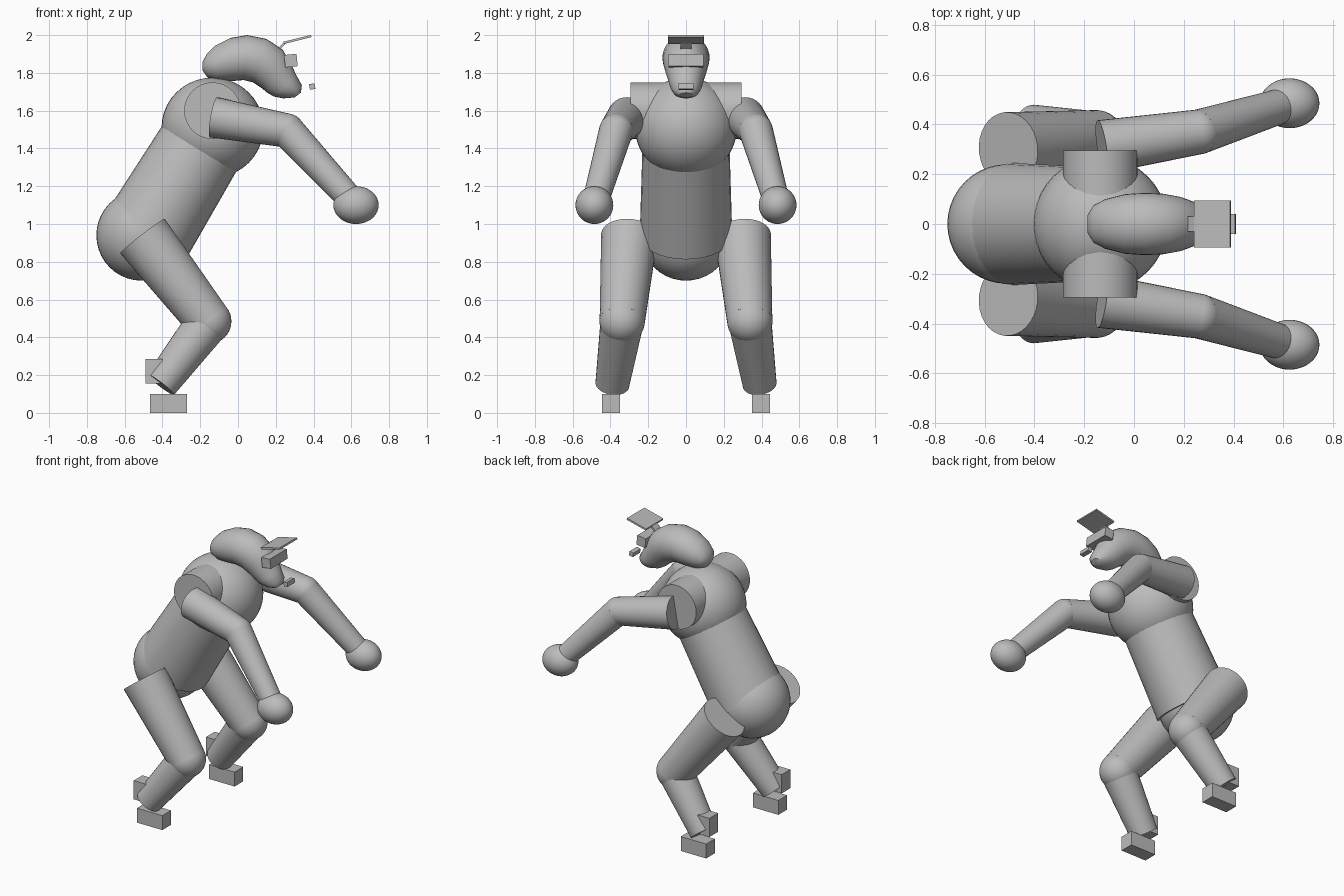
import bpy
import bmesh
import math
from mathutils import Vector

default = bpy.data.objects.get("Cube")
if default:
    bpy.data.objects.remove(default, do_unlink=True)

GREY = (0.5, 0.5, 0.5, 1.0)
grey = bpy.data.materials.new("plain grey")
grey.use_nodes = True
grey.diffuse_color = GREY
grey.node_tree.nodes["Principled BSDF"].inputs["Base Color"].default_value = GREY


def finish(obj, name, smooth=True):
    obj.name = name
    obj.data.materials.append(grey)
    if smooth:
        bpy.ops.object.select_all(action="DESELECT")
        obj.select_set(True)
        bpy.context.view_layer.objects.active = obj
        bpy.ops.object.shade_smooth_by_angle(angle=math.radians(40))
    return obj


def ball(name, centre, radii):
    bpy.ops.mesh.primitive_uv_sphere_add(segments=40, ring_count=20, location=centre)
    obj = bpy.context.object
    obj.scale = radii
    return finish(obj, name)


def limb(name, start, end, start_radius, end_radius, sides=32):
    """Tapered cylinder between two points."""
    start, end = Vector(start), Vector(end)
    axis = end - start
    bpy.ops.mesh.primitive_cone_add(vertices=sides, radius1=start_radius,
                                    radius2=end_radius, depth=axis.length,
                                    location=(start + end) / 2)
    obj = bpy.context.object
    obj.rotation_euler = axis.to_track_quat("Z", "Y").to_euler()
    return finish(obj, name)


def box(name, centre, size, tilt=0):
    bpy.ops.mesh.primitive_cube_add(size=1, location=centre)
    obj = bpy.context.object
    obj.scale = size
    obj.rotation_euler.y = math.radians(tilt)
    return finish(obj, name, smooth=False)


def loft(name, sections, sides=32):
    """Elliptical rings, each from an upper point, a lower point and a half width."""
    bm = bmesh.new()
    rings = []
    for top_x, top_z, low_x, low_z, half_width in sections:
        top, low = Vector((top_x, 0, top_z)), Vector((low_x, 0, low_z))
        middle, reach = (top + low) / 2, (top - low) / 2
        ring = []
        for i in range(sides):
            a = math.tau * i / sides
            sideways = Vector((0, half_width * math.sin(a), 0))
            ring.append(bm.verts.new(middle + reach * math.cos(a) + sideways))
        rings.append(ring)
    for one, two in zip(rings, rings[1:]):
        for i in range(sides):
            j = (i + 1) % sides
            bm.faces.new((one[i], one[j], two[j], two[i]))
    bm.faces.new(rings[0])
    bm.faces.new(rings[-1])
    bmesh.ops.recalc_face_normals(bm, faces=bm.faces)
    mesh = bpy.data.meshes.new(name)
    bm.to_mesh(mesh)
    bm.free()
    obj = bpy.data.objects.new(name, mesh)
    bpy.context.collection.objects.link(obj)
    return finish(obj, name)


# Body: hips, leaning torso, chest and the shoulder bar
ball("hips", (-0.51, 0, 0.94), (0.24, 0.24, 0.24))
limb("torso", (-0.485, 0, 0.94), (-0.15, 0, 1.49), 0.245, 0.228)
ball("chest", (-0.135, 0, 1.51), (0.27, 0.27, 0.265))
limb("shoulder_bar", (-0.135, -0.295, 1.6), (-0.135, 0.295, 1.6), 0.15, 0.15)

# Head: cranium curving down into the muzzle
loft("head", [
    (-0.187, 1.86, -0.187, 1.81, 0.035),
    (-0.165, 1.9, -0.16, 1.775, 0.075),
    (-0.12, 1.945, -0.11, 1.757, 0.1),
    (-0.04, 1.985, -0.03, 1.757, 0.12),
    (0.05, 2, 0.03, 1.762, 0.125),
    (0.15, 1.98, 0.08, 1.75, 0.122),
    (0.235, 1.925, 0.125, 1.72, 0.11),
    (0.28, 1.85, 0.155, 1.695, 0.095),
    (0.31, 1.785, 0.19, 1.675, 0.083),
    (0.338, 1.735, 0.24, 1.665, 0.068),
    (0.333, 1.695, 0.3, 1.67, 0.035),
])

# Face pieces: visor, cap brim with its hinge, and the floating mouth block
box("visor", (0.28, 0, 1.865), (0.066, 0.185, 0.066), tilt=-6)
box("cap_brim", (0.315, 0, 1.977), (0.15, 0.19, 0.012), tilt=-14)
box("brim_hinge", (0.235, 0, 1.945), (0.05, 0.06, 0.012), tilt=-45)
box("mouth_block", (0.393, 0, 1.728), (0.03, 0.08, 0.03), tilt=-10)

# Arms and legs, one set on each side
for side, label in ((1, "left"), (-1, "right")):

    def at(x, y, z):
        return (x, y * side, z)

    elbow = at(0.26, 0.37, 1.495)
    hand = at(0.625, 0.485, 1.1)
    limb(label + "_upper_arm", at(-0.13, 0.31, 1.565), elbow, 0.108, 0.09)
    ball(label + "_elbow", elbow, (0.09, 0.09, 0.09))
    limb(label + "_forearm", elbow, hand, 0.09, 0.068)
    ball(label + "_hand", hand, (0.12, 0.1, 0.1))

    knee = at(-0.155, 0.338, 0.485)
    limb(label + "_thigh", at(-0.505, 0.3, 0.935), knee, 0.15, 0.12)
    ball(label + "_knee", knee, (0.12, 0.12, 0.12))
    limb(label + "_shin", knee, at(-0.41, 0.39, 0.15), 0.115, 0.09)
    box(label + "_foot", at(-0.368, 0.396, 0.05), (0.195, 0.095, 0.1))
    box(label + "_heel", at(-0.445, 0.396, 0.22), (0.09, 0.095, 0.13))
